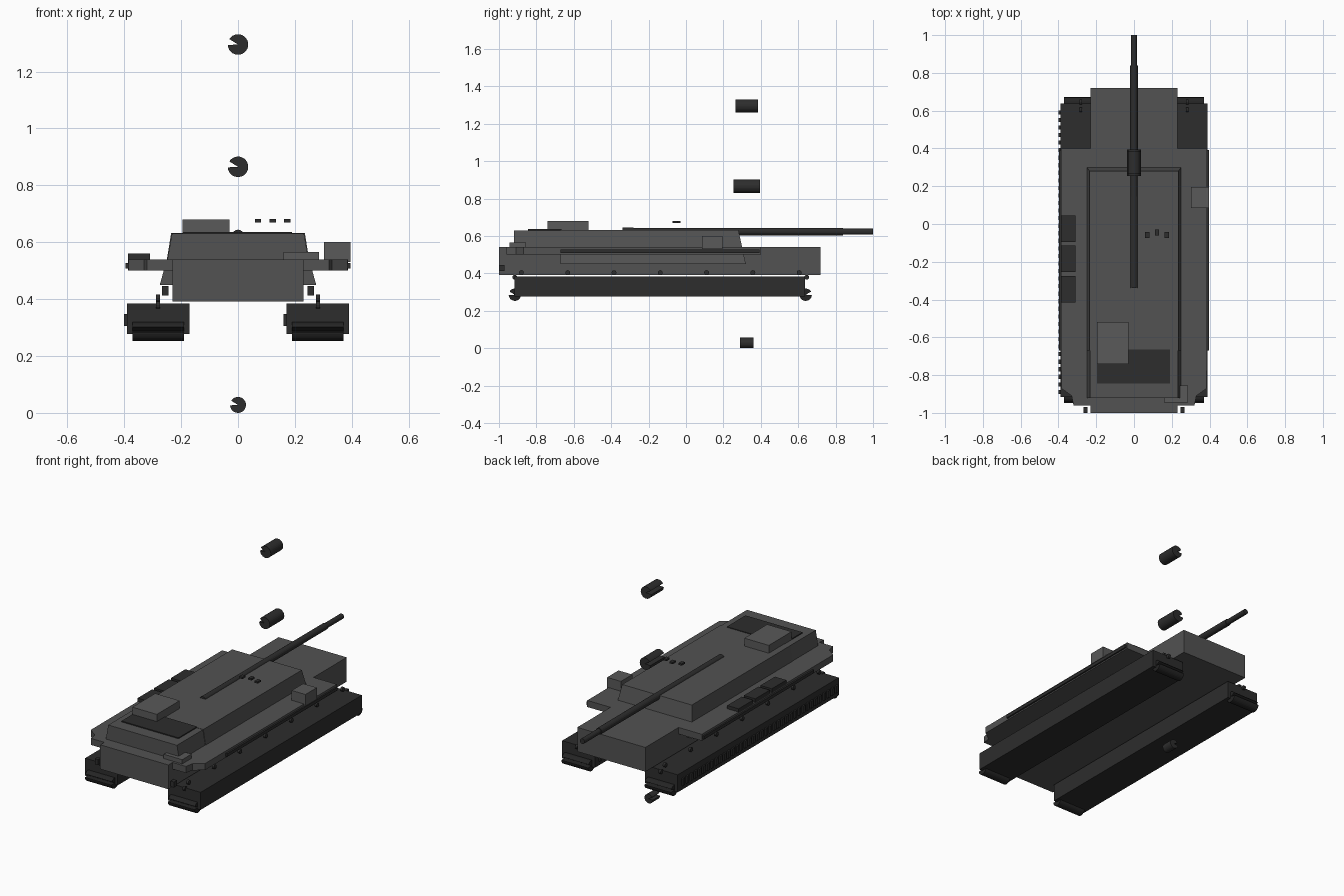
import bpy, bmesh, math

if "Cube" in bpy.data.objects:
    bpy.data.objects.remove(bpy.data.objects["Cube"])


def material(name, v):
    m = bpy.data.materials.new(name)
    m.diffuse_color = (v, v, v, 1)
    m.use_nodes = True
    m.node_tree.nodes["Principled BSDF"].inputs["Base Color"].default_value = m.diffuse_color
    return m


GREY = material("hull grey", 0.085)
LIGHT = material("box grey", 0.1)
DARK = material("dark grey", 0.026)
BLACK = material("near black", 0.018)


def loft(name, rings, mat):
    """Closed solid through rings that all have the same number of points."""
    bm = bmesh.new()
    vs = [[bm.verts.new(p) for p in r] for r in rings]
    n = len(rings[0])
    for a, b in zip(vs, vs[1:]):
        for i in range(n):
            j = (i + 1) % n
            bm.faces.new((a[i], a[j], b[j], b[i]))
    bm.faces.new(vs[0])
    bm.faces.new(vs[-1])
    bmesh.ops.recalc_face_normals(bm, faces=bm.faces)
    me = bpy.data.meshes.new(name)
    bm.to_mesh(me)
    bm.free()
    me.materials.append(mat)
    ob = bpy.data.objects.new(name, me)
    bpy.context.collection.objects.link(ob)
    return ob


def box(name, x0, x1, y0, y1, z0, z1, mat):
    ring = lambda z: [(x0, y0, z), (x1, y0, z), (x1, y1, z), (x0, y1, z)]
    return loft(name, [ring(z0), ring(z1)], mat)


def tiers(name, levels, mat):
    """Stacked rectangles given as (z, half width, y0, y1)."""
    return loft(name, [[(-w, y0, z), (w, y0, z), (w, y1, z), (-w, y1, z)]
                       for z, w, y0, y1 in levels], mat)


def roller(name, axis, c, stations, mat, notch=None, n=24):
    """Round bar along x or y; stations are (position, radius), notch is a cut wedge."""
    if notch:
        a0, a1 = map(math.radians, notch)
        ang = [a1 + (a0 + 2 * math.pi - a1) * i / n for i in range(n + 1)]
    else:
        ang = [2 * math.pi * i / n for i in range(n)]
    rings = []
    for s, r in stations:
        pts = [(c[0] + r * math.cos(a), c[1] + r * math.sin(a)) for a in ang]
        if notch:
            pts.append(c)
        rings.append([(s, u, v) if axis == "x" else (u, s, v) for u, v in pts])
    return loft(name, rings, mat)


# Hull, with wide deck and tapered front corners
box("hull", -0.23, 0.23, -1, 0.72, 0.392, 0.54, GREY)
plan = [(0.387, 0.4), (0.385, -0.87), (0.33, -0.91), (0.32, -0.96)]
plan += [(-x, y) for x, y in reversed(plan)]
loft("deck", [[(x, y, z) for x, y in plan] for z in (0.5, 0.54)], GREY)

# Sloped upper body
tiers("upper_body", [(0.45, 0.275, -0.67, 0.32), (0.54, 0.25, -0.67, 0.30),
                     (0.632, 0.235, -0.67, 0.28)], GREY)
tiers("upper_body_front", [(0.5, 0.25, -0.92, -0.66), (0.54, 0.248, -0.92, -0.66),
                           (0.63, 0.232, -0.92, -0.66)], GREY)

# Long barrel resting on the roof
roller("barrel", "y", (0, 0.623), [(-0.34, 0.021), (0.84, 0.02), (0.84, 0.016), (1, 0.016)],
       DARK, n=16)

# Roof fittings
box("roof_panel", -0.195, 0.19, -0.845, -0.665, 0.629, 0.636, DARK)
box("roof_box", -0.195, -0.03, -0.74, -0.52, 0.625, 0.68, LIGHT)
for x, y in ((0.07, -0.058), (0.122, -0.045), (0.173, -0.058)):
    box("roof_block", x - 0.011, x + 0.011, y - 0.015, y + 0.015, 0.67, 0.681, DARK)

# Deck fittings
box("side_box", 0.303, 0.396, 0.085, 0.195, 0.53, 0.6, LIGHT)
box("front_box", 0.16, 0.285, -0.945, -0.855, 0.535, 0.566, LIGHT)
for y in (-0.415, -0.255, -0.095):
    box("deck_locker", -0.387, -0.31, y, y + 0.14, 0.535, 0.56, DARK)

for s, side in ((-1, "left"), (1, "right")):
    # Edge rail and front lamp
    x = sorted((s * 0.383, s * 0.396))
    box(side + "_rail", *x, -0.67, 0.392, 0.508, 0.527, DARK)
    x = sorted((s * 0.245, s * 0.267))
    box(side + "_front_lamp", *x, -1, -0.97, 0.412, 0.446, DARK)

    # Track block with cleats on its left face
    x = sorted((s * 0.17, s * 0.39))
    box(side + "_track", *x, -0.917, 0.637, 0.277, 0.384, DARK)
    for i in range(38):
        y = -0.9 + i * 0.04
        box(side + "_track_cleat", x[0] - 0.01, x[0] + 0.005, y, y + 0.022,
            0.305, 0.348, DARK)

    # Notched end rollers
    x = sorted((s * 0.19, s * 0.37))
    for y, notch in ((-0.915, (150, 183)), (0.64, (-3, 30))):
        roller(side + "_end_roller", "x", (y, 0.286), [(x[0], 0.033), (x[1], 0.033)],
               BLACK, notch)

    # Small guide wheels between track and deck
    x = sorted((s * 0.275, s * 0.289))
    wheels = [(-0.88 + i * 0.2475, 0.404) for i in range(7)]
    for c in wheels + [(-0.915, 0.379), (0.645, 0.379)]:
        roller(side + "_guide_wheel", "x", c, [(x[0], 0.013), (x[1], 0.013)], DARK, n=12)

# Loose notched cylinders above and below
for z, r, y0, y1 in ((1.295, 0.036, 0.265, 0.385), (0.865, 0.036, 0.255, 0.395),
                     (0.028, 0.028, 0.29, 0.36)):
    roller("loose_cylinder", "y", (0, z), [(y0, r), (y1, r)], DARK, (148, 183))
